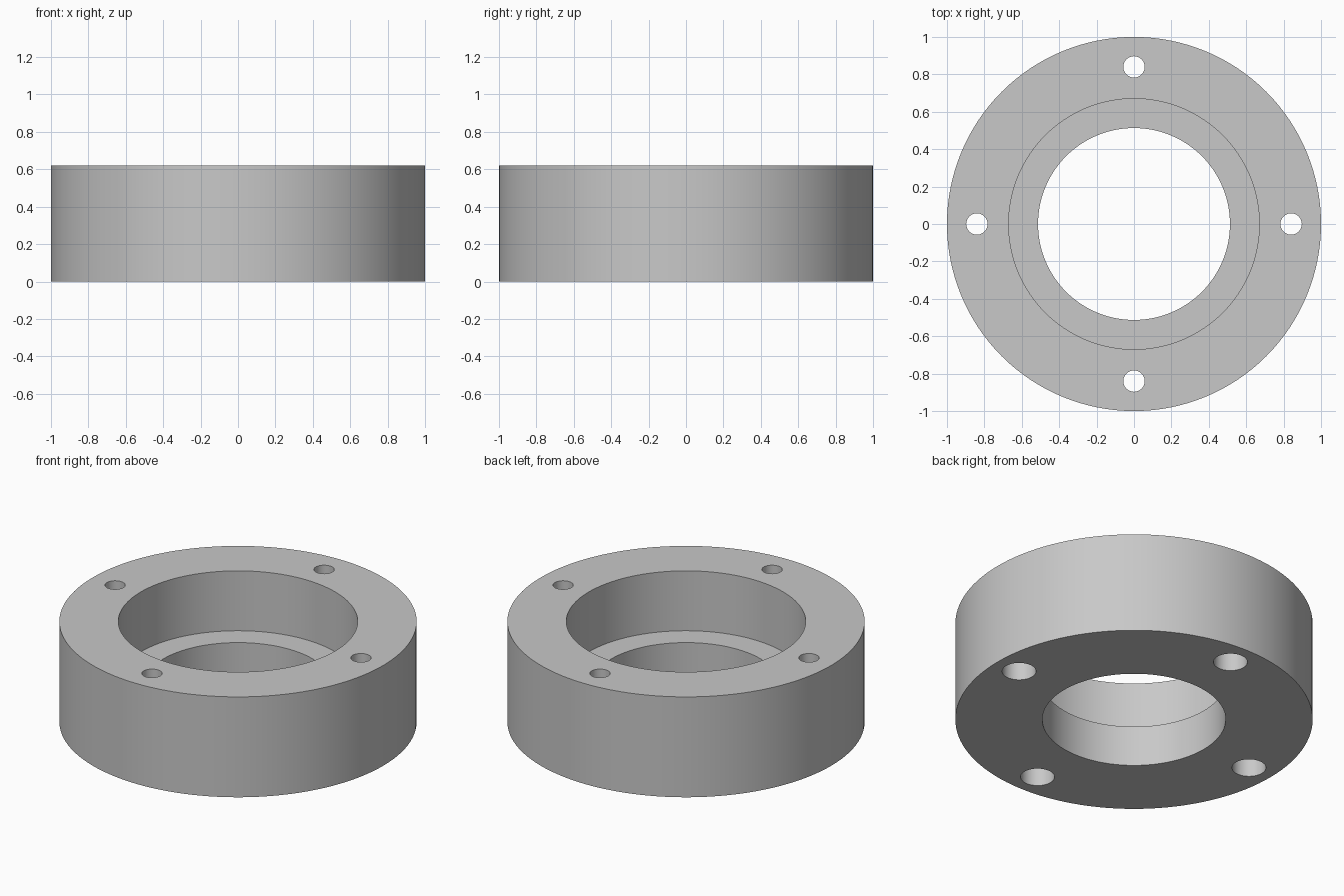
import bpy
import math

if "Cube" in bpy.data.objects:
    bpy.data.objects.remove(bpy.data.objects["Cube"], do_unlink=True)

HEIGHT = 0.62
STEP_Z = 0.25      # floor of the wide upper bore
BOLT_CIRCLE = 0.84
POCKET_DEPTH = 0.2


def cylinder(name, radius, bottom, top, x=0, y=0, sides=128):
    bpy.ops.mesh.primitive_cylinder_add(
        vertices=sides, radius=radius, depth=top - bottom,
        location=(x, y, (top + bottom) / 2))
    obj = bpy.context.object
    obj.name = name
    return obj


def cut(target, cutter):
    mod = target.modifiers.new(cutter.name, "BOOLEAN")
    mod.operation = "DIFFERENCE"
    mod.solver = "EXACT"
    mod.object = cutter
    bpy.context.view_layer.objects.active = target
    bpy.ops.object.modifier_apply(modifier=mod.name)
    bpy.data.objects.remove(cutter, do_unlink=True)


# Plain grey metal
metal = bpy.data.materials.new("grey_metal")
metal.use_nodes = True
grey = (0.58, 0.58, 0.58, 1)
metal.diffuse_color = grey
metal.node_tree.nodes["Principled BSDF"].inputs["Base Color"].default_value = grey

# Ring body with a stepped central bore
ring = cylinder("flange_ring", 1, 0, HEIGHT)
cut(ring, cylinder("through_bore", 0.513, -0.1, HEIGHT + 0.1))
cut(ring, cylinder("upper_bore", 0.67, STEP_Z, HEIGHT + 0.1))

# Four bolt holes, each with a wider screw-head pocket underneath
for i in range(4):
    angle = i * math.pi / 2
    x, y = BOLT_CIRCLE * math.cos(angle), BOLT_CIRCLE * math.sin(angle)
    cut(ring, cylinder("bolt_hole", 0.057, -0.1, HEIGHT + 0.1, x, y, 48))
    cut(ring, cylinder("screw_pocket", 0.095, -0.1, POCKET_DEPTH, x, y, 48))

# Material and smooth walls with sharp rims
ring.data.materials.clear()
ring.data.materials.append(metal)
bpy.ops.object.select_all(action="DESELECT")
ring.select_set(True)
bpy.context.view_layer.objects.active = ring
bpy.ops.object.shade_smooth_by_angle(angle=math.radians(30))
